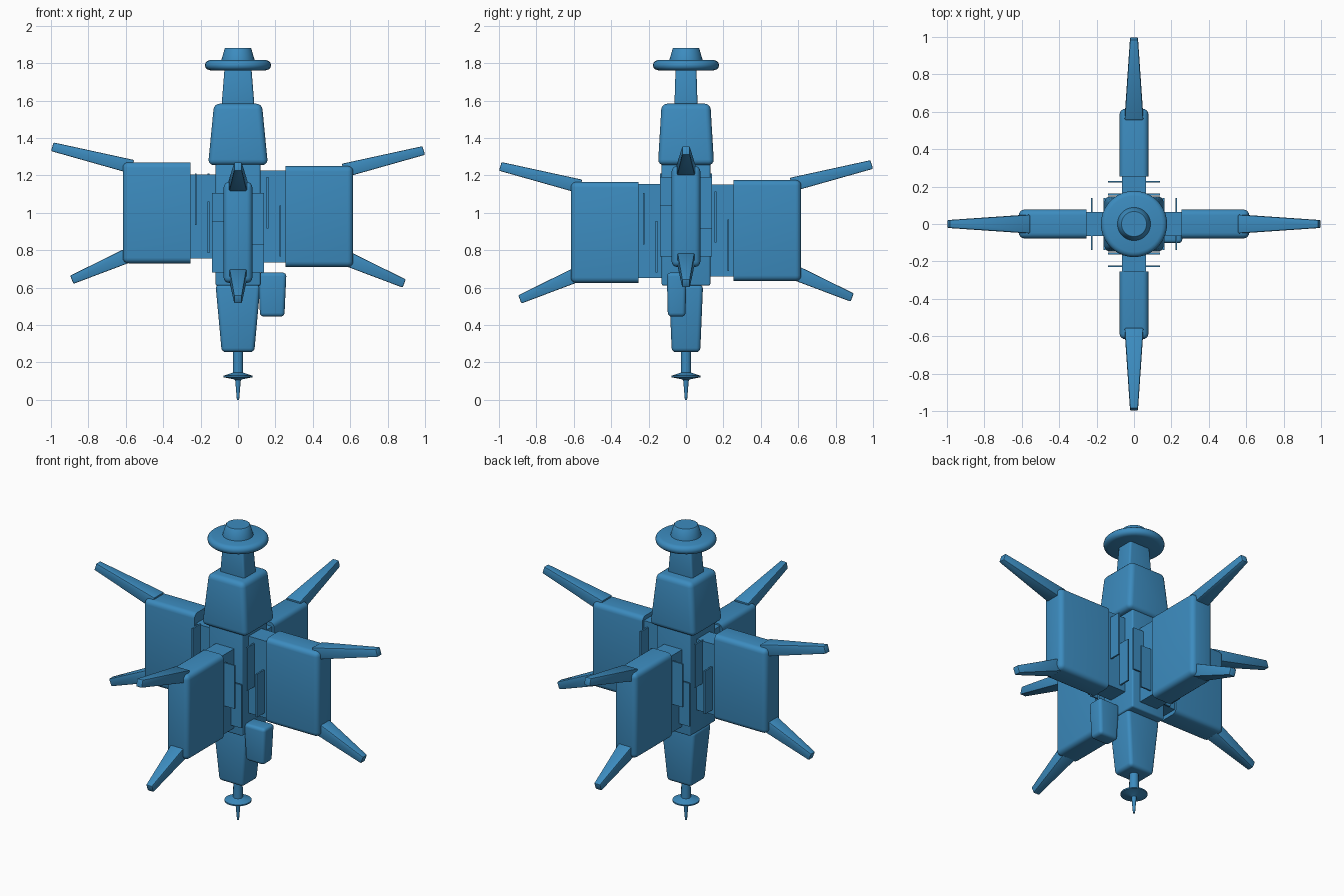
import bpy, bmesh, math
from mathutils import Matrix, Vector

if "Cube" in bpy.data.objects:
    bpy.data.objects.remove(bpy.data.objects["Cube"])

blue = bpy.data.materials.new("blue")
blue.diffuse_color = (0.045, 0.26, 0.52, 1)
blue.use_nodes = True
blue.node_tree.nodes["Principled BSDF"].inputs["Base Color"].default_value = blue.diffuse_color


def finish(name, bm, angle=35):
    bmesh.ops.recalc_face_normals(bm, faces=bm.faces[:])
    me = bpy.data.meshes.new(name)
    bm.to_mesh(me)
    bm.free()
    me.materials.append(blue)
    ob = bpy.data.objects.new(name, me)
    bpy.context.collection.objects.link(ob)
    bpy.ops.object.select_all(action='DESELECT')
    ob.select_set(True)
    bpy.context.view_layer.objects.active = ob
    bpy.ops.object.shade_smooth_by_angle(angle=math.radians(angle))
    return ob


def block(name, lo, hi, bevel=0, top=None, rot=None, sharp_inner=False):
    """Box from lo to hi; top scales the upper face in x, y."""
    bm = bmesh.new()
    bmesh.ops.create_cube(bm, size=1)
    lo, hi = Vector(lo), Vector(hi)
    mid, size = (lo + hi) / 2, hi - lo
    for v in bm.verts:
        s = top if top and v.co.z > 0 else (1, 1)
        v.co = mid + Vector((v.co.x * size.x * s[0], v.co.y * size.y * s[1], v.co.z * size.z))
    if bevel:
        edges = [e for e in bm.edges if not (
            sharp_inner and all(abs(v.co.x - lo.x) < 1e-5 for v in e.verts))]
        bmesh.ops.bevel(bm, geom=edges, offset=bevel, segments=4, profile=0.5,
                        affect='EDGES', clamp_overlap=True)
    if rot:
        bm.transform(rot)
    return finish(name, bm)


def lathe(name, profile, steps=40):
    bm = bmesh.new()
    vs = [bm.verts.new((r, 0, z)) for r, z in profile]
    es = [bm.edges.new(p) for p in zip(vs, vs[1:])]
    bmesh.ops.spin(bm, geom=vs + es, cent=(0, 0, 0), axis=(0, 0, 1),
                   angle=2 * math.pi, steps=steps)
    bmesh.ops.remove_doubles(bm, verts=bm.verts[:], dist=1e-4)
    return finish(name, bm)


def arm(name, profile, top, rot):
    """Tapered arm: profile is base top, base bottom, tip bottom, tip top in x, z."""
    bm = bmesh.new()
    widths = (0.05, 0.05, 0.021, 0.021)
    a, b = [[bm.verts.new((x, s * w, z + top)) for (x, z), w in zip(profile, widths)]
            for s in (-1, 1)]
    bm.faces.new(a)
    bm.faces.new(b)
    for i in range(4):
        j = (i + 1) % 4
        bm.faces.new((a[i], a[j], b[j], b[i]))
    bmesh.ops.bevel(bm, geom=bm.edges[:], offset=0.006, segments=2, profile=0.5, affect='EDGES')
    bm.transform(rot)
    return finish(name, bm)


# Central body stack
block("core", (-0.12, -0.13, 0.61), (0.12, 0.13, 1.27), 0.01)
block("upper_body", (-0.16, -0.15, 1.255), (0.16, 0.15, 1.583), 0.03, top=(0.8, 0.87))
block("neck", (-0.088, -0.062, 1.57), (0.088, 0.062, 1.77), 0.012, top=(0.82, 0.9))
block("lower_body", (-0.087, -0.076, 0.255), (0.087, 0.076, 0.615), 0.022, top=(1.38, 1.2))
block("side_pod", (0.118, -0.097, 0.445), (0.248, -0.003, 0.68), 0.02, top=(1.17, 1.12))

# Dish and cap on top, antenna below
lathe("top_disc", [(0, 1.762), (0.15, 1.762), (0.163, 1.766), (0.173, 1.775), (0.177, 1.789),
                   (0.173, 1.803), (0.163, 1.812), (0.15, 1.816), (0, 1.816)])
lathe("top_cap", [(0, 1.8), (0.09, 1.8), (0.088, 1.82), (0.071, 1.878), (0.067, 1.882), (0, 1.882)])
lathe("bottom_antenna", [(0, 0), (0.006, 0), (0.015, 0.105), (0.025, 0.11), (0.078, 0.121),
                         (0.078, 0.129), (0.028, 0.145), (0.027, 0.28), (0, 0.28)], 24)

# Four wings: name, turn, top height, inner panel bottom and top
upper = [(0.555, 0.012), (0.575, -0.06), (1.0, 0.06), (0.986, 0.106)]
lower = [(0.56, -0.44), (0.53, -0.518), (0.88, -0.65), (0.897, -0.606)]
for side, turn, top, z0, z1 in (("right", 0, 1.25, 0.735, 1.225), ("back", 90, 1.175, 0.66, 1.15),
                                ("left", 180, 1.27, 0.755, 1.205), ("front", 270, 1.165, 0.65, 1.155)):
    rot = Matrix.Rotation(math.radians(turn), 4, 'Z')
    block(side + "_inner_panel", (0.05, -0.064, z0), (0.27, 0.064, z1), rot=rot)
    block(side + "_outer_panel", (0.253, -0.077, top - 0.54), (0.616, 0.077, top), 0.03,
          rot=rot, sharp_inner=True)
    arm(side + "_upper_arm", upper, top, rot)
    arm(side + "_lower_arm", lower, top, rot)
    # Staggered thin fins on both faces of the inner panel
    for s in (1, -1):
        for x, high in ((0.157, s < 0), (0.226, s > 0)):
            z = top - (0.335 if high else 0.485)
            ya, yb = sorted((s * 0.055, s * 0.138))
            block(side + "_fin", (x - 0.005, ya, z), (x + 0.005, yb, z + 0.275), rot=rot)
